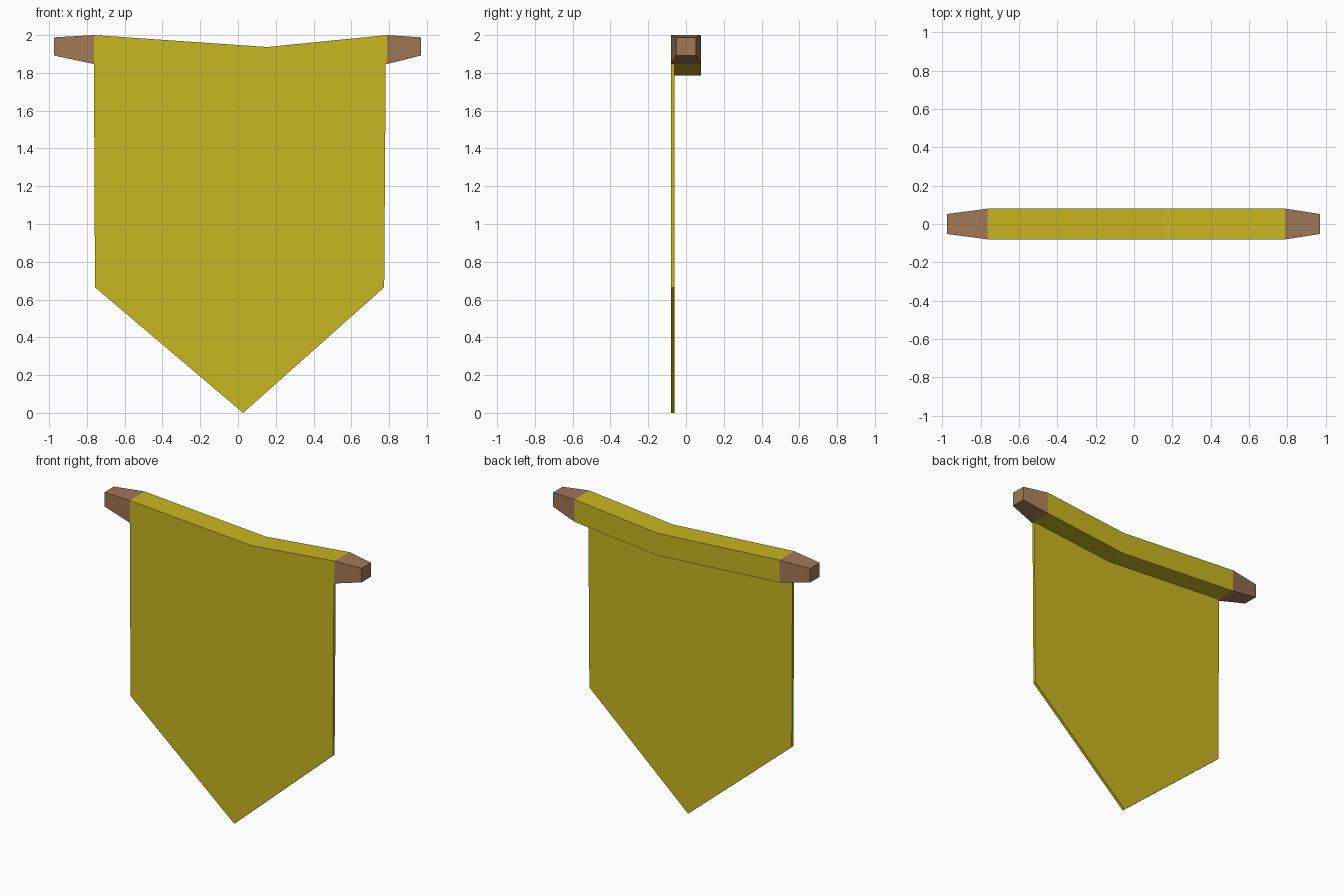
import bpy
import bmesh

if "Cube" in bpy.data.objects:
    bpy.data.objects.remove(bpy.data.objects["Cube"])


def material(name, rgb):
    m = bpy.data.materials.new(name)
    m.diffuse_color = (*rgb, 1)
    m.use_nodes = True
    m.node_tree.nodes["Principled BSDF"].inputs["Base Color"].default_value = m.diffuse_color
    return m


YELLOW = material("yellow cloth", (0.578, 0.474, 0.015))
BROWN = material("brown wood", (0.352, 0.188, 0.093))


def finish(name, bm, mat):
    bmesh.ops.recalc_face_normals(bm, faces=bm.faces)
    mesh = bpy.data.meshes.new(name)
    bm.to_mesh(mesh)
    bm.free()
    mesh.materials.append(mat)
    ob = bpy.data.objects.new(name, mesh)
    bpy.context.collection.objects.link(ob)
    return ob


def bar(name, sections, mat, cap_last=False):
    """Square bar along x; each section is (x, z_low, z_high, half_depth)."""
    bm = bmesh.new()
    rings = [[bm.verts.new((x, y, z)) for y, z in
              ((-d, lo), (d, lo), (d, hi), (-d, hi))]
             for x, lo, hi, d in sections]
    for a, b in zip(rings, rings[1:]):
        for i in range(4):
            j = (i + 1) % 4
            bm.faces.new((a[i], a[j], b[j], b[i]))
    if cap_last:
        bm.faces.new(rings[-1])
    return finish(name, bm, mat)


# Shared cross-sections of the sagging bar
left = (-0.763, 1.847, 2.0, 0.08)
middle = (0.155, 1.785, 1.937, 0.08)
right = (0.788, 1.847, 2.0, 0.08)

# Cloth sleeve wrapped around the bar, with wooden ends sticking out
bar("cloth_sleeve", [left, middle, right], YELLOW)
bar("left_pole_end", [left, (-0.975, 1.892, 1.988, 0.052)], BROWN, True)
bar("right_pole_end", [right, (0.97, 1.892, 1.988, 0.052)], BROWN, True)

# Hanging banner: pointed outline extruded to a thin sheet
outline = [(-0.763, 1.847), (-0.757, 0.665), (0.027, 0.0),
           (0.774, 0.665), (0.782, 1.847), (0.155, 1.785)]
bm = bmesh.new()
front = bm.faces.new([bm.verts.new((x, -0.08, z)) for x, z in outline])
ext = bmesh.ops.extrude_face_region(bm, geom=[front], use_keep_orig=True)
bmesh.ops.translate(bm, vec=(0, 0.019, 0),
                    verts=[v for v in ext["geom"] if isinstance(v, bmesh.types.BMVert)])
finish("hanging_banner", bm, YELLOW)
